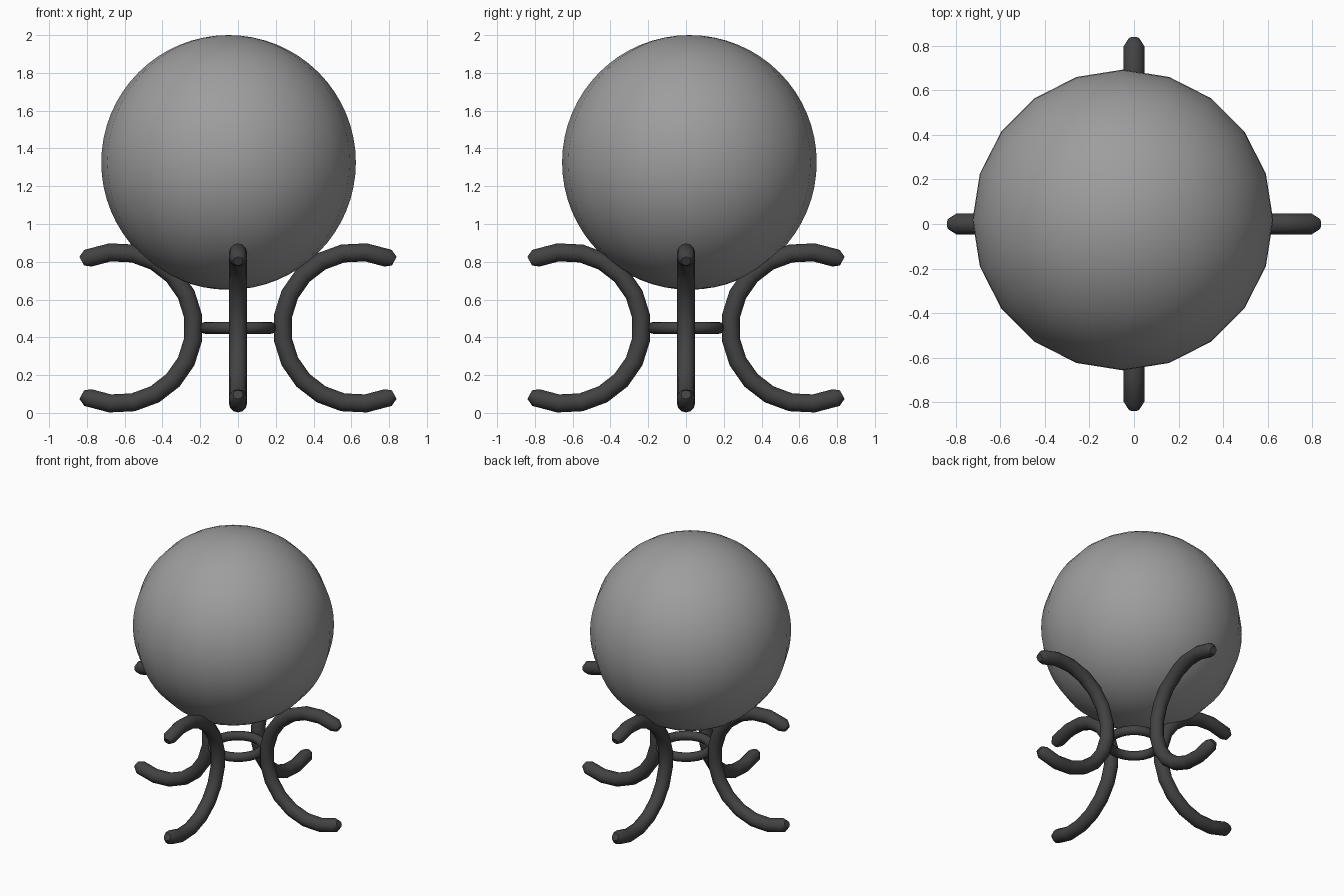
import bpy, bmesh, math
from mathutils import Vector

if "Cube" in bpy.data.objects:
    bpy.data.objects.remove(bpy.data.objects["Cube"])


def material(name, v):
    m = bpy.data.materials.new(name)
    m.diffuse_color = (v, v, v, 1)
    m.use_nodes = True
    m.node_tree.nodes["Principled BSDF"].inputs["Base Color"].default_value = m.diffuse_color
    return m


ball_grey = material("ball grey", 0.34)
dark_metal = material("dark metal", 0.055)


def finish(bm, name, mat, angle):
    bmesh.ops.recalc_face_normals(bm, faces=bm.faces)
    me = bpy.data.meshes.new(name)
    bm.to_mesh(me)
    bm.free()
    me.materials.append(mat)
    ob = bpy.data.objects.new(name, me)
    bpy.context.collection.objects.link(ob)
    bpy.ops.object.select_all(action='DESELECT')
    ob.select_set(True)
    bpy.context.view_layer.objects.active = ob
    bpy.ops.object.shade_smooth_by_angle(angle=math.radians(angle))
    return ob


def bridge(bm, a, b):
    n = len(a)
    for i in range(n):
        bm.faces.new((a[i], a[(i + 1) % n], b[(i + 1) % n], b[i]))


# Large ball resting on the stand
bm = bmesh.new()
bmesh.ops.create_uvsphere(bm, u_segments=20, v_segments=32, radius=0.674)
ball = finish(bm, "ball", ball_grey, 40)
ball.location = (-0.05, 0.018, 1.326)


# C-shaped legs: tube swept round an arc opening outward, with bevelled ends
CX, CZ, R, TUBE, SIDES, STEPS = 0.635, 0.45, 0.402, 0.048, 12, 13
START = math.radians(66.6)


def leg(name, turn):
    bm = bmesh.new()
    stations = [(START - 0.09, 0.026)]
    for i in range(STEPS + 1):
        stations.append((START + (2 * math.pi - 2 * START) * i / STEPS, TUBE))
    stations.append((2 * math.pi - START + 0.09, 0.026))
    rings = []
    for a, r in stations:
        out = Vector((math.cos(a), 0, math.sin(a)))
        c = Vector((CX, 0, CZ)) + out * R
        rings.append([bm.verts.new(c + out * r * math.cos(t) + Vector((0, r * math.sin(t), 0)))
                      for t in (2 * math.pi * k / SIDES for k in range(SIDES))])
    for a, b in zip(rings, rings[1:]):
        bridge(bm, a, b)
    bm.faces.new(rings[0])
    bm.faces.new(rings[-1])
    ob = finish(bm, name, dark_metal, 40)
    ob.rotation_euler.z = turn


for i, side in enumerate(("right", "back", "left", "front")):
    leg(side + "_leg", i * math.pi / 2)

# Ring joining the legs at mid height
bm = bmesh.new()
rings = []
for i in range(24):
    a = 2 * math.pi * i / 24
    rings.append([bm.verts.new(((0.172 + 0.032 * math.cos(t)) * math.cos(a),
                                (0.172 + 0.032 * math.cos(t)) * math.sin(a),
                                CZ + 0.032 * math.sin(t)))
                  for t in (2 * math.pi * k / 12 for k in range(12))])
for i in range(24):
    bridge(bm, rings[i], rings[(i + 1) % 24])
finish(bm, "joining_ring", dark_metal, 40)
